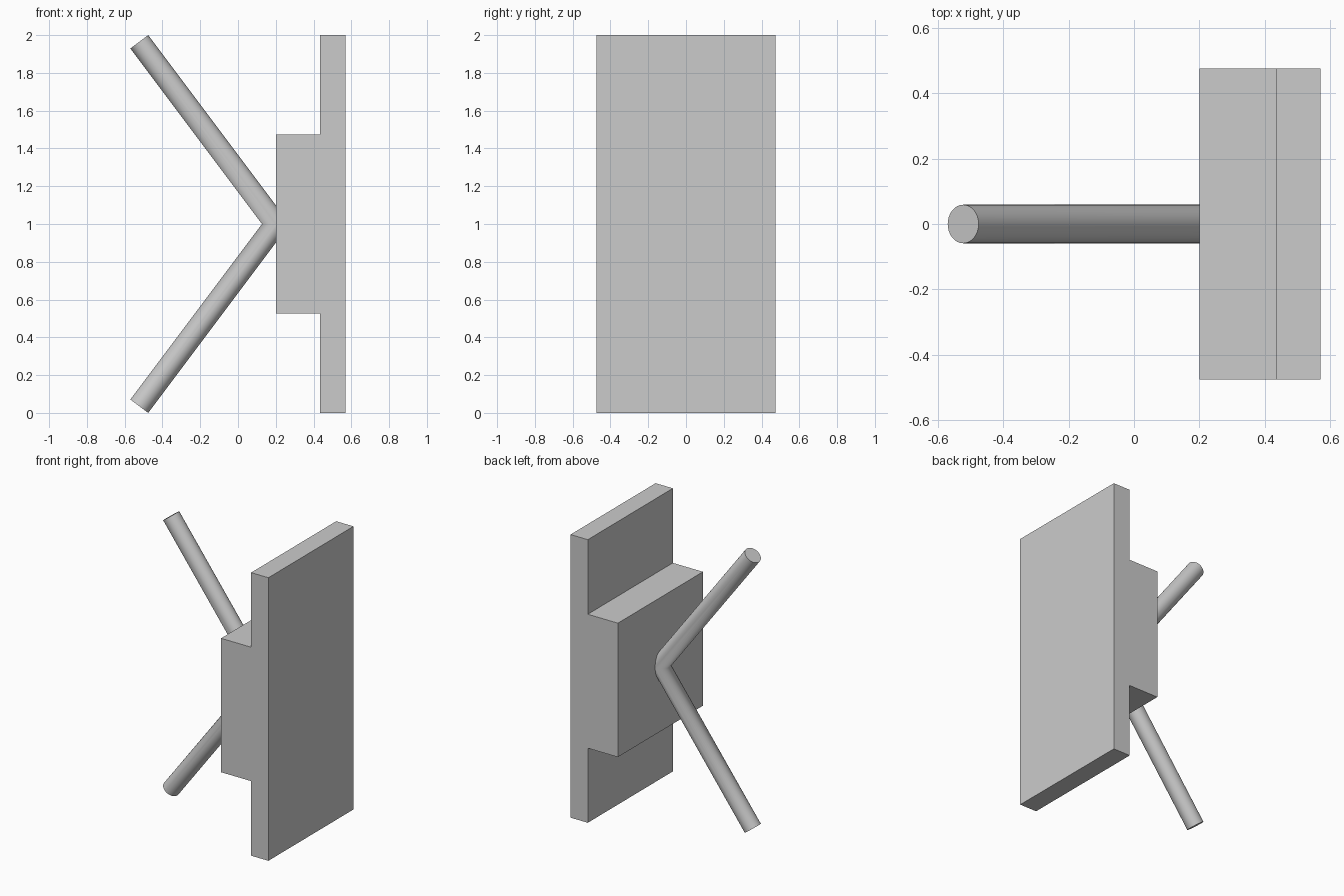
import bpy, bmesh
from mathutils import Vector, Matrix

if "Cube" in bpy.data.objects:
    bpy.data.objects.remove(bpy.data.objects["Cube"])

HALF_W = 0.475          # half width of plate in y
FACE_X = 0.2            # front face of the raised block
ROD_R = 0.059


def make_object(name, bm):
    bmesh.ops.recalc_face_normals(bm, faces=bm.faces)
    mesh = bpy.data.meshes.new(name)
    bm.to_mesh(mesh)
    bm.free()
    ob = bpy.data.objects.new(name, mesh)
    ob.location.z = 1.0             # origin on the symmetry plane
    bpy.context.collection.objects.link(ob)
    return ob


# Plate with raised block: stepped profile extruded along y
half = [(0.57, 1.0), (0.435, 1.0), (0.435, 0.473), (FACE_X, 0.473)]
profile = half + [(x, -z) for x, z in reversed(half)]
bm = bmesh.new()
face = bm.faces.new([bm.verts.new((x, -HALF_W, z)) for x, z in profile])
ext = bmesh.ops.extrude_face_region(bm, geom=[face])
bmesh.ops.translate(bm, vec=(0, 2 * HALF_W, 0),
                    verts=[v for v in ext["geom"] if isinstance(v, bmesh.types.BMVert)])
make_object("mounting_plate", bm)

# Angled rod, mitred at the symmetry plane and trimmed at the block face
tip = Vector((-0.5225, 0, 0.9645))
axis = Vector((0.6, 0, -0.8))
length = 1.4
bm = bmesh.new()
rot = Vector((0, 0, 1)).rotation_difference(axis).to_matrix().to_4x4()
bmesh.ops.create_cone(bm, cap_ends=True, segments=32, radius1=ROD_R, radius2=ROD_R,
                      depth=length,
                      matrix=Matrix.Translation(tip + axis * length / 2) @ rot)
for co, no in (((0, 0, 0), (0, 0, -1)), ((FACE_X, 0, 0), (1, 0, 0))):
    bmesh.ops.bisect_plane(bm, geom=bm.verts[:] + bm.edges[:] + bm.faces[:],
                           plane_co=co, plane_no=no, clear_outer=True)
rod = make_object("angled_rods", bm)

# Lower rod mirrors the upper one
mirror = rod.modifiers.new("mirror", 'MIRROR')
mirror.use_axis = (False, False, True)
mirror.use_clip = True

bpy.ops.object.select_all(action='DESELECT')
rod.select_set(True)
bpy.context.view_layer.objects.active = rod
bpy.ops.object.shade_smooth_by_angle()
